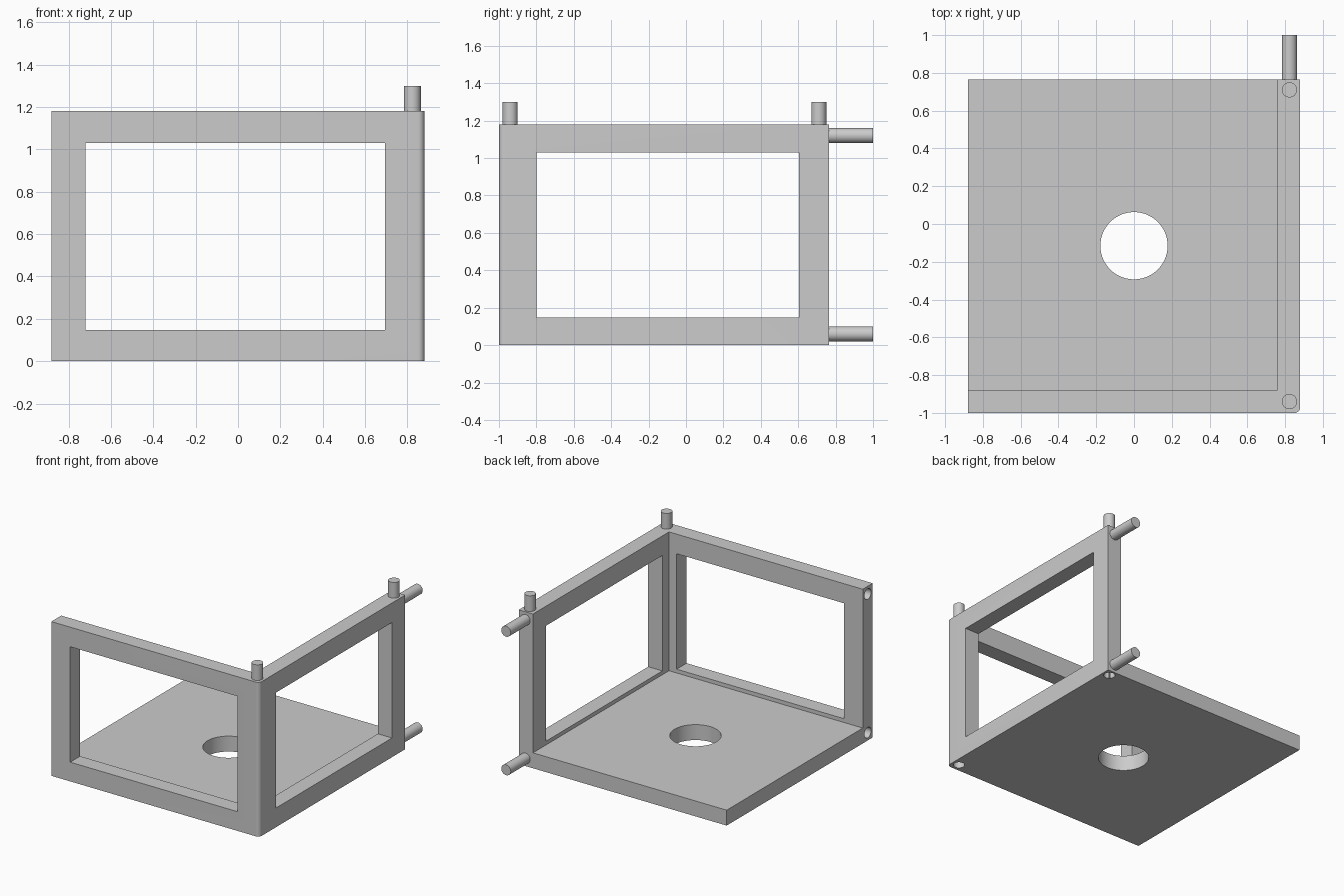
import bpy, bmesh, math
from mathutils import Vector

cube = bpy.data.objects.get("Cube")
if cube:
    bpy.data.objects.remove(cube, do_unlink=True)

# Main dimensions
X0, X1, Y0, Y1, H = -0.88, 0.88, -1.0, 0.765, 1.18
WALL, FLOOR = 0.12, 0.118
SILL, HEAD = 0.147, 1.03
PEG_R, PEG_X, PEG_FRONT, PEG_BACK = 0.04, 0.823, -0.94, 0.71
LOW, HIGH = 0.06, 1.12

grey = bpy.data.materials.new("plain_grey")
grey.use_nodes = True
colour = (0.6, 0.6, 0.6, 1)
grey.diffuse_color = colour
grey.node_tree.nodes["Principled BSDF"].inputs["Base Color"].default_value = colour


def make_object(name, bm):
    mesh = bpy.data.meshes.new(name)
    bm.to_mesh(mesh)
    bm.free()
    mesh.materials.append(grey)
    obj = bpy.data.objects.new(name, mesh)
    bpy.context.collection.objects.link(obj)
    return obj


def box(name, low, high, round_corner=0):
    bm = bmesh.new()
    bmesh.ops.create_cube(bm, size=1)
    low, high = Vector(low), Vector(high)
    for v in bm.verts:
        v.co = (low + high) / 2 + v.co * (high - low)
    if round_corner:
        # Round only the upright edge where the two walls meet
        edge = [e for e in bm.edges
                if all(v.co.x > 0 and v.co.y < 0 for v in e.verts)]
        bmesh.ops.bevel(bm, geom=edge, offset=round_corner, segments=8,
                        profile=0.5, affect='EDGES')
    return make_object(name, bm)


def rod(name, start, end, radius, sides=48):
    start, end = Vector(start), Vector(end)
    axis = end - start
    bm = bmesh.new()
    bmesh.ops.create_cone(bm, cap_ends=True, segments=sides, radius1=radius,
                          radius2=radius, depth=axis.length)
    turn = axis.to_track_quat('Z', 'Y')
    for v in bm.verts:
        v.co = turn @ v.co + (start + end) / 2
    return make_object(name, bm)


def smooth(obj):
    bpy.ops.object.select_all(action='DESELECT')
    obj.select_set(True)
    bpy.context.view_layer.objects.active = obj
    bpy.ops.object.shade_smooth_by_angle(angle=math.radians(30))


# One block is carved into a floor and two framed walls
frame = box("corner_frame", (X0, Y0, 0), (X1, Y1, H), round_corner=0.03)
cutters = [
    box("room_cutter", (X0 - 1, Y0 + WALL, FLOOR), (X1 - WALL, Y1 + 1, H + 1)),
    box("front_window_cutter", (-0.72, Y0 - 0.1, SILL), (0.695, Y0 + 0.18, HEAD)),
    box("side_window_cutter", (X1 - 0.18, -0.8, SILL), (X1 + 0.1, 0.605, HEAD)),
    rod("floor_hole_cutter", (0, -0.115, -0.1), (0, -0.115, 0.3), 0.178, 96),
]
# Sockets under the side wall and in the free end of the front wall
for y in (PEG_FRONT, PEG_BACK):
    cutters.append(rod("base_socket_cutter", (PEG_X, y, -0.05),
                       (PEG_X, y, 0.13), PEG_R))
for z in (LOW, HIGH):
    cutters.append(rod("end_socket_cutter", (X0 - 0.05, PEG_FRONT, z),
                       (X0 + 0.24, PEG_FRONT, z), PEG_R))

for cutter in cutters:
    cutter.hide_render = True
    mod = frame.modifiers.new(cutter.name, 'BOOLEAN')
    mod.operation = 'DIFFERENCE'
    mod.solver = 'EXACT'
    mod.object = cutter

# Bake the cuts, then discard the cutters
bpy.context.view_layer.update()
graph = bpy.context.evaluated_depsgraph_get()
carved = bpy.data.meshes.new_from_object(frame.evaluated_get(graph))
frame.modifiers.clear()
frame.data = carved
carved.materials.clear()
carved.materials.append(grey)
for poly in carved.polygons:
    poly.material_index = 0
for cutter in cutters:
    bpy.data.objects.remove(cutter, do_unlink=True)
smooth(frame)

# Upright pegs on the side wall
for name, y in (("front_top_peg", PEG_FRONT), ("back_top_peg", PEG_BACK)):
    smooth(rod(name, (PEG_X, y, H - 0.01), (PEG_X, y, 1.3), PEG_R))

# Level pegs out of the back end of the side wall
for name, z in (("lower_back_peg", LOW), ("upper_back_peg", HIGH)):
    smooth(rod(name, (PEG_X, Y1 - 0.01, z), (PEG_X, 1.0, z), PEG_R))
